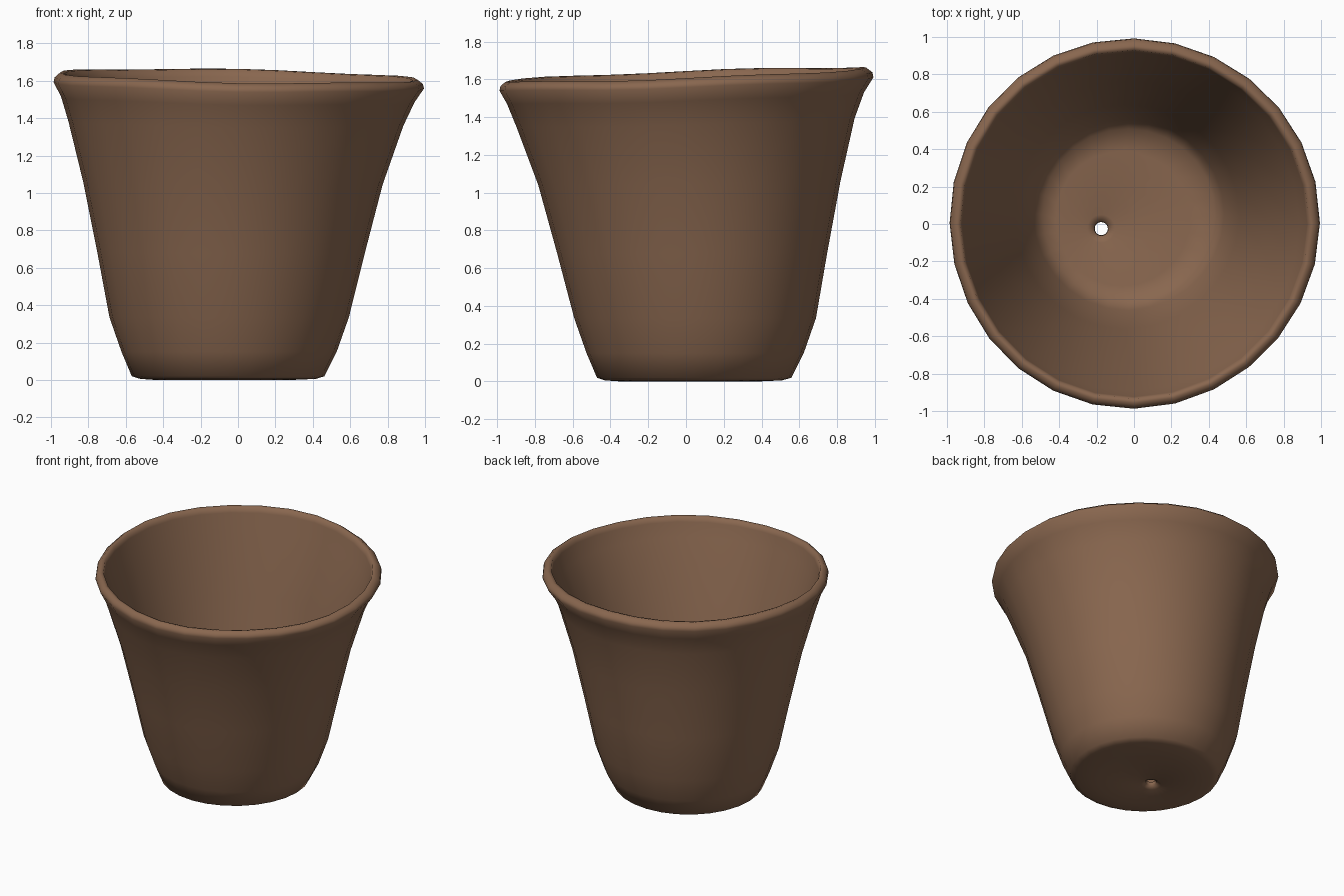
import bpy
import bmesh
from math import sin, cos, tau

cube = bpy.data.objects.get("Cube")
if cube:
    bpy.data.objects.remove(cube)

SIDES = 28

# Terracotta clay
clay = bpy.data.materials.new("brown clay")
clay.use_nodes = True
colour = (0.25, 0.135, 0.078, 1)
clay.diffuse_color = colour
clay.node_tree.nodes["Principled BSDF"].inputs["Base Color"].default_value = colour

# Rings of the wall: centre x, centre y, radius, height
# They run from the drain hole under the base, over the rim, and back inside
rings = [
    (-0.175, -0.025, 0.035, 0.03),
    (-0.175, -0.025, 0.07, 0.012),
    (-0.08, 0.02, 0.36, 0.0),
    (-0.055, 0.04, 0.47, 0.006),
    (-0.055, 0.045, 0.515, 0.02),
    (-0.05, 0.05, 0.575, 0.15),
    (-0.05, 0.05, 0.64, 0.335),
    (-0.04, 0.035, 0.715, 0.68),
    (-0.03, 0.02, 0.80, 1.05),
    (-0.015, 0.0, 0.895, 1.37),
    (-0.005, 0.0, 0.945, 1.50),
    (0.0, 0.005, 0.99, 1.575),
    (0.0, 0.005, 0.985, 1.60),
    (0.0, 0.0, 0.955, 1.625),
    (0.0, 0.0, 0.932, 1.62),
    (0.0, 0.0, 0.922, 1.585),
    (-0.01, 0.0, 0.89, 1.48),
    (-0.03, 0.02, 0.745, 1.05),
    (-0.04, 0.04, 0.60, 0.45),
    (-0.03, 0.05, 0.51, 0.16),
    (-0.03, 0.05, 0.46, 0.085),
    (-0.06, 0.03, 0.36, 0.07),
    (-0.175, -0.025, 0.075, 0.068),
    (-0.175, -0.025, 0.038, 0.055),
]


def add_ring(bm, cx, cy, radius, height):
    """One hand-shaped ring; the unevenness grows towards the rim."""
    grow = (height / 1.6) ** 3
    verts = []
    for i in range(SIDES):
        a = tau * i / SIDES
        r = radius * (1 + 0.005 * sin(3 * a + 1))
        tilt = grow * (0.033 * sin(a) - 0.018 * cos(a) + 0.004 * sin(5 * a))
        verts.append(bm.verts.new((cx + r * cos(a), cy + r * sin(a), height + tilt)))
    return verts


# Pot body, a closed loop of rings with the drain hole through the base
bm = bmesh.new()
loops = [add_ring(bm, *ring) for ring in rings]
for low, high in zip(loops, loops[1:] + loops[:1]):
    for i in range(SIDES):
        j = (i + 1) % SIDES
        bm.faces.new((low[i], low[j], high[j], high[i]))
bmesh.ops.recalc_face_normals(bm, faces=bm.faces)

mesh = bpy.data.meshes.new("flower_pot")
bm.to_mesh(mesh)
bm.free()
mesh.materials.append(clay)
pot = bpy.data.objects.new("flower_pot", mesh)
bpy.context.collection.objects.link(pot)

# Smooth clay surface
for poly in mesh.polygons:
    poly.use_smooth = True
